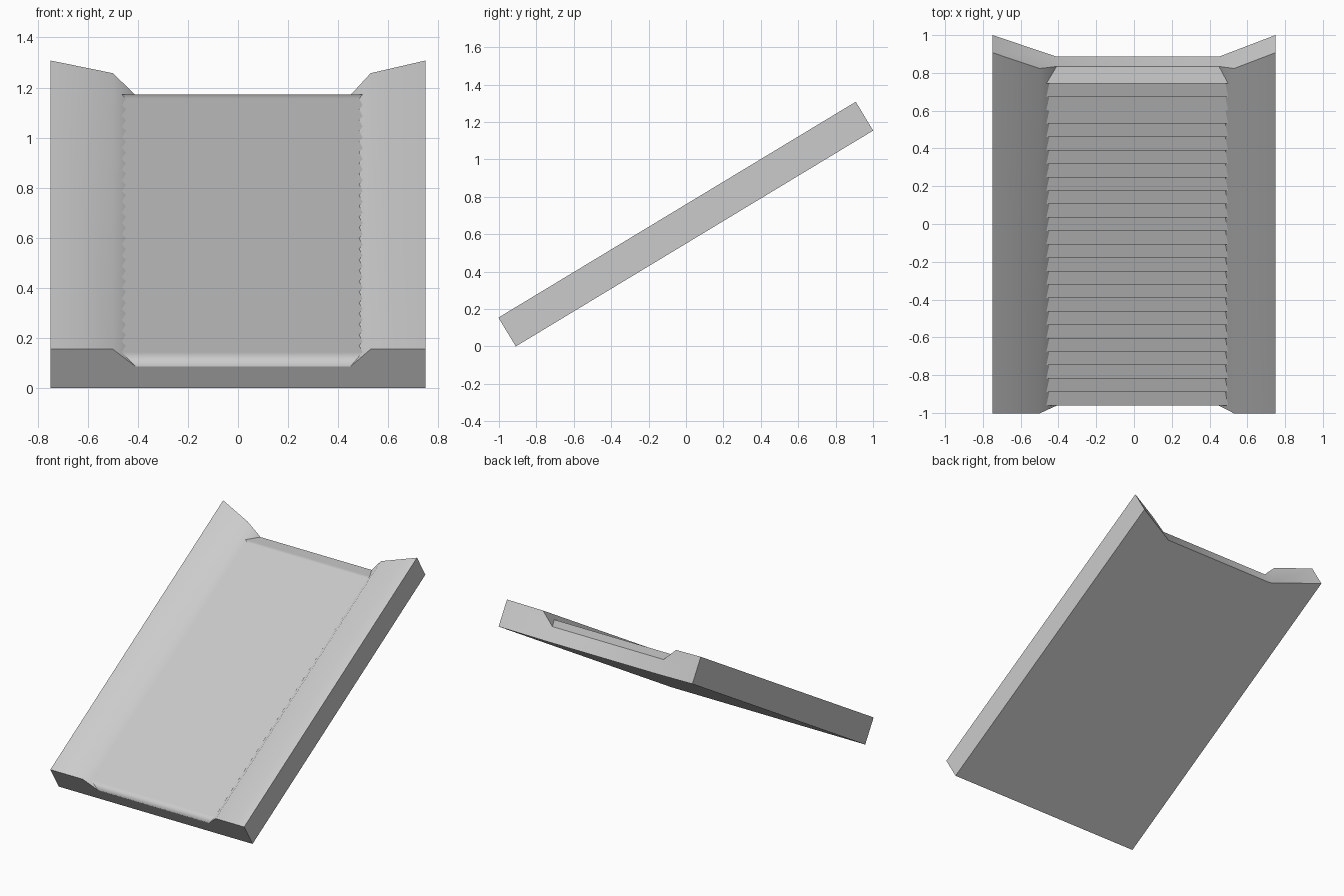
import bpy, bmesh, math

if "Cube" in bpy.data.objects:
    bpy.data.objects.remove(bpy.data.objects["Cube"])

C, S = 0.856, 0.517          # slope direction (cos, sin)
LENGTH, THICK, LIP = 2.232, 0.18, 0.10
PITCH = 0.083                # spacing of the steps

def place(x, s, n):
    """Slope coordinates (along, normal) to world."""
    return (x, -0.91 + s * C - n * S, s * S + n * C)

def back_s(x):
    """The upper end is cut back in the middle and flares to the corners."""
    out = max(0.0, (-0.41 - x) / 0.34, (x - 0.45) / 0.30)
    return 2.098 + (LENGTH - 2.098) * out

def make_object(name, bm, angle):
    mesh = bpy.data.meshes.new(name)
    bm.to_mesh(mesh)
    bm.free()
    ob = bpy.data.objects.new(name, mesh)
    bpy.context.collection.objects.link(ob)
    bpy.ops.object.select_all(action='DESELECT')
    bpy.context.view_layer.objects.active = ob
    ob.select_set(True)
    bpy.ops.object.shade_smooth_by_angle(angle=math.radians(angle))
    return ob

# Slab with two side rails; the channel bed is left open for the stepped floor
section = [(-0.41, LIP), (-0.5, THICK), (-0.75, THICK), (-0.75, 0), (-0.41, 0),
           (0.45, 0), (0.75, 0), (0.75, THICK), (0.53, THICK), (0.45, LIP)]
bm = bmesh.new()
front = [bm.verts.new(place(x, 0, n)) for x, n in section]
back = [bm.verts.new(place(x, back_s(x), n)) for x, n in section]
for i in range(len(section) - 1):
    bm.faces.new((front[i], front[i + 1], back[i + 1], back[i]))
for ring in (front, back):
    for ids in ((0, 1, 2, 3, 4), (0, 4, 5, 9), (5, 6, 7, 8, 9)):
        bm.faces.new([ring[i] for i in ids])
bmesh.ops.recalc_face_normals(bm, faces=bm.faces)
make_object("ramp_body", bm, 60)

# Stepped floor: small risers and long treads, meeting the sloped rail walls
path = [(0.0, LIP)]
for k in range(25):
    s = 0.03 + PITCH * k
    if k:
        path.append((s - 0.0085, 0.134))
    path.append((s, 0.148))
path.append((2.098, LIP))

bm = bmesh.new()
rows = []
for s, n in path:
    grow = (n - LIP) / (THICK - LIP)
    rows.append([bm.verts.new(place(x, s, n))
                 for x in (-0.41 - 0.09 * grow, 0.45 + 0.08 * grow)])
for a, b in zip(rows, rows[1:]):
    bm.faces.new((a[0], a[1], b[1], b[0]))
floor = make_object("stepped_floor", bm, 100)
mod = floor.modifiers.new("even_shading", 'WEIGHTED_NORMAL')
mod.weight = 100
